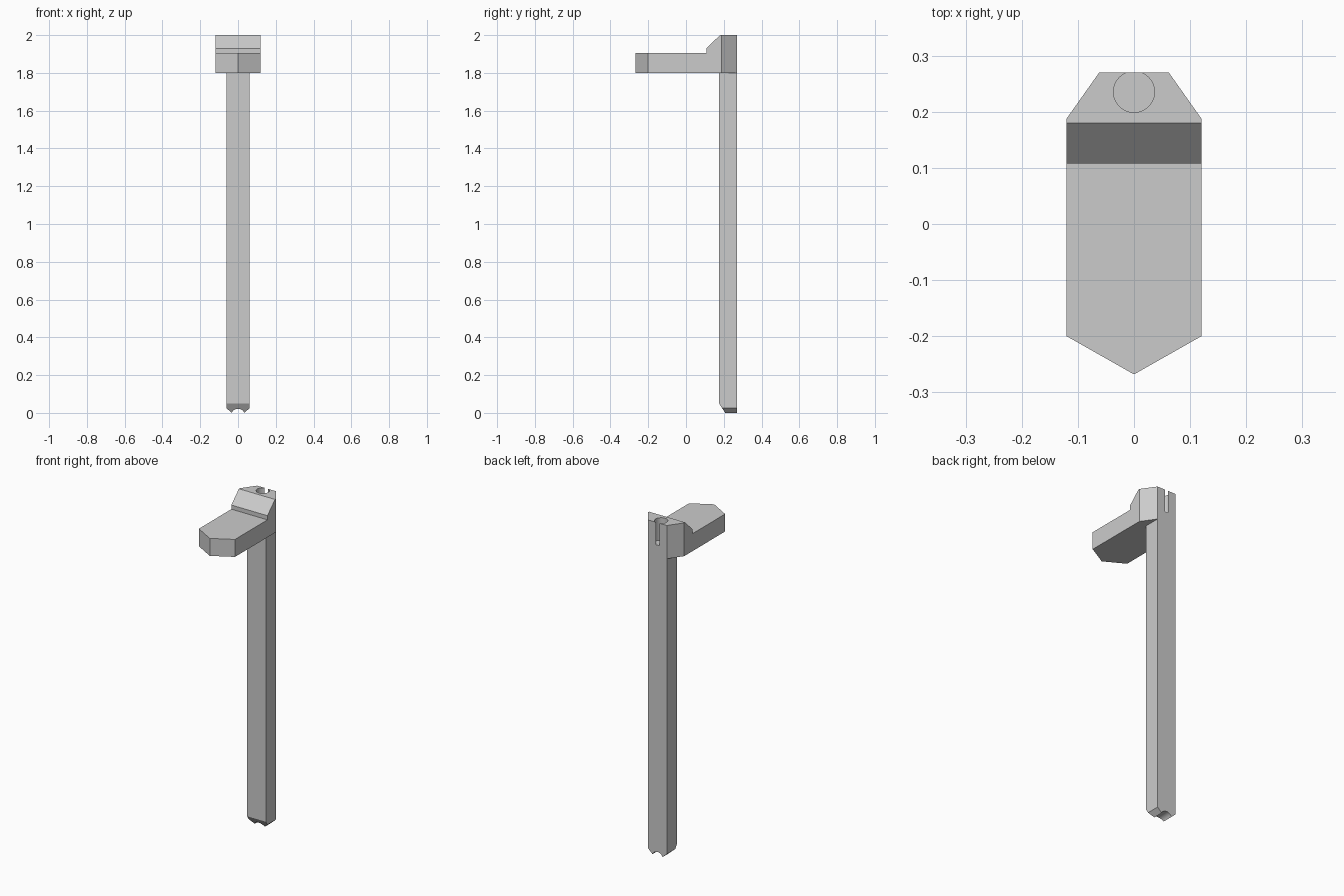
import bpy, bmesh
from math import sin, cos, acos, pi, radians
from mathutils import Vector

cube = bpy.data.objects.get("Cube")
if cube:
    bpy.data.objects.remove(cube, do_unlink=True)

grey = bpy.data.materials.new("light_grey")
grey.use_nodes = True
colour = (0.6, 0.6, 0.6, 1)
grey.diffuse_color = colour
grey.node_tree.nodes["Principled BSDF"].inputs["Base Color"].default_value = colour


def prism(name, points, axis, start, end):
    """Extrude a closed 2D outline along one axis (0=x, 1=y, 2=z)."""
    bm = bmesh.new()
    verts = []
    for p in points:
        co = list(p)
        co.insert(axis, start)
        verts.append(bm.verts.new(co))
    face = bm.faces.new(verts)
    moved = bmesh.ops.extrude_face_region(bm, geom=[face])["geom"]
    shift = Vector((0, 0, 0))
    shift[axis] = end - start
    bmesh.ops.translate(bm, vec=shift,
                        verts=[g for g in moved if isinstance(g, bmesh.types.BMVert)])
    bmesh.ops.recalc_face_normals(bm, faces=bm.faces)
    mesh = bpy.data.meshes.new(name)
    bm.to_mesh(mesh)
    bm.free()
    mesh.materials.append(grey)
    obj = bpy.data.objects.new(name, mesh)
    bpy.context.collection.objects.link(obj)
    return obj


def carve(obj, tool, operation):
    """Apply a boolean and discard the tool solid."""
    mod = obj.modifiers.new("carve", 'BOOLEAN')
    mod.operation, mod.solver, mod.object = operation, 'EXACT', tool
    tool.hide_render = True
    bpy.ops.object.select_all(action='DESELECT')
    bpy.context.view_layer.objects.active = obj
    obj.select_set(True)
    bpy.ops.object.modifier_apply(modifier=mod.name)
    bpy.data.objects.remove(tool, do_unlink=True)


BACK, HALF_POST, HALF_HEAD = 0.27, 0.062, 0.12
SHELF, R = 1.8, 0.0365

# Head: stepped side profile trimmed to the pointed plan outline
head = prism("head", [(-0.3, SHELF), (-0.3, 1.905), (0.108, 1.905), (0.108, 1.93),
                      (0.18, 2), (0.3, 2), (0.3, SHELF)], 0, -0.2, 0.2)
right_side = [(HALF_HEAD, -0.2), (HALF_HEAD, 0.188), (HALF_POST, BACK)]
plan = [(0, -0.268)] + right_side + [(-x, y) for x, y in reversed(right_side)]
carve(head, prism("plan_tool", plan, 2, 1.7, 2.1), 'INTERSECT')

# Round socket in the top, breaking through the back as a slit
circle = [(R * cos(2 * pi * i / 48), 0.2355 + R * sin(2 * pi * i / 48)) for i in range(48)]
carve(head, prism("socket_tool", circle, 2, 1.865, 2.1), 'DIFFERENCE')

# Post: chamfered foot with a round groove, and a sloped front toe
drop = 0.0145
a = acos(drop / R)
groove = [(R * sin(a - 2 * a * i / 16), R * cos(a - 2 * a * i / 16) - drop) for i in range(17)]
outline = [(HALF_POST, SHELF), (HALF_POST, 0.026)] + groove
outline += [(-HALF_POST, 0.026), (-HALF_POST, SHELF)]
post = prism("post", outline, 1, 0.1, BACK)
side = [(0.175, 1.9), (0.175, 0.05), (0.208, 0), (0.215, -0.01), (0.3, -0.01), (0.3, 1.9)]
carve(post, prism("toe_tool", side, 0, -0.2, 0.2), 'INTERSECT')

# Smooth the round walls, keep the edges sharp
bpy.ops.object.select_all(action='DESELECT')
for obj in (head, post):
    obj.select_set(True)
bpy.context.view_layer.objects.active = head
bpy.ops.object.shade_smooth_by_angle(angle=radians(25))
